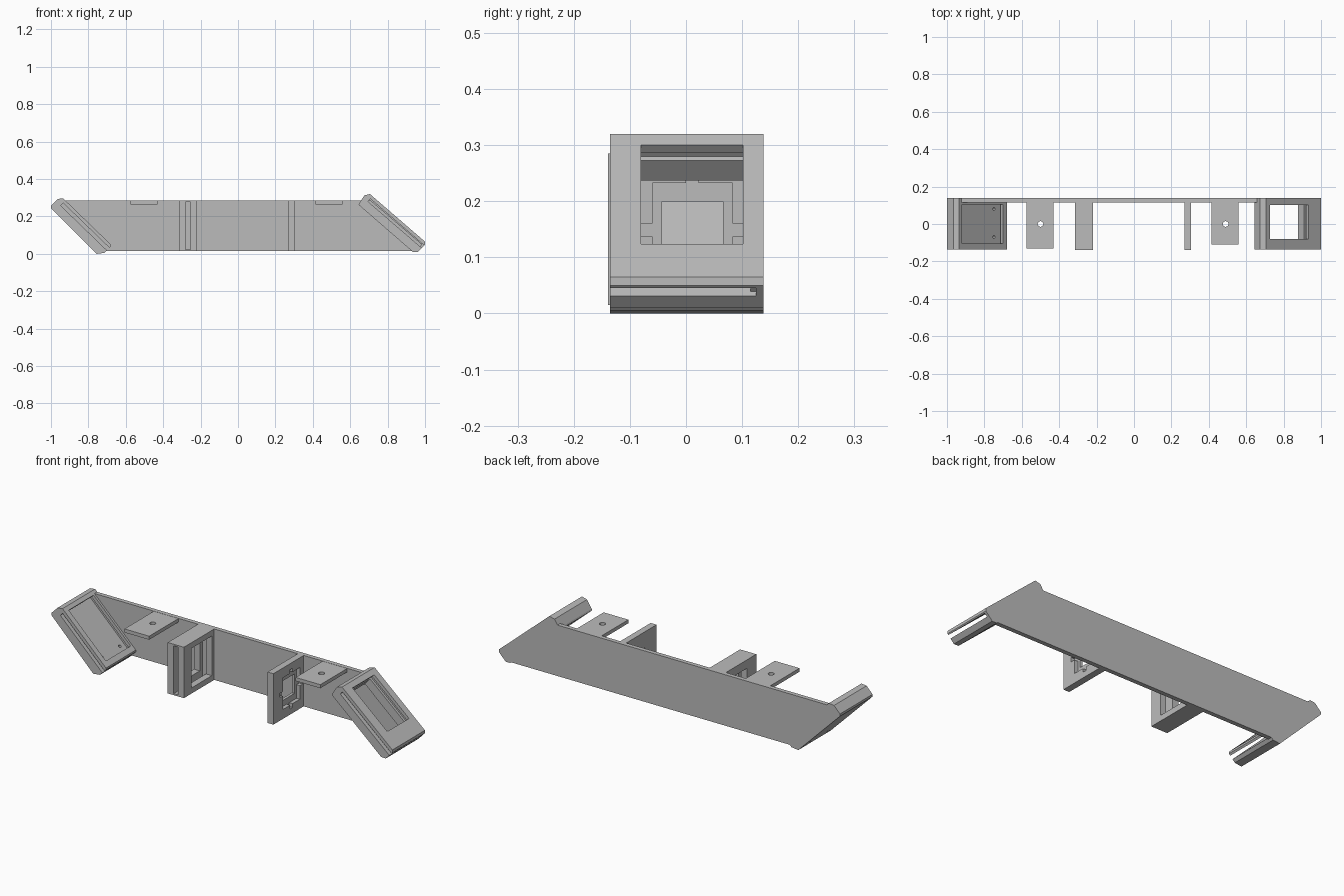
import bpy, bmesh
from mathutils import Vector

if "Cube" in bpy.data.objects:
    bpy.data.objects.remove(bpy.data.objects["Cube"], do_unlink=True)

grey = bpy.data.materials.new("plain grey")
grey.use_nodes = True
grey.diffuse_color = (0.5, 0.5, 0.5, 1)
grey.node_tree.nodes["Principled BSDF"].inputs["Base Color"].default_value = (0.5, 0.5, 0.5, 1)

FRONT, BACK, INNER = -0.135, 0.138, 0.115


def finish(name, bm):
    bmesh.ops.recalc_face_normals(bm, faces=bm.faces)
    mesh = bpy.data.meshes.new(name)
    bm.to_mesh(mesh)
    bm.free()
    mesh.materials.append(grey)
    ob = bpy.data.objects.new(name, mesh)
    bpy.context.collection.objects.link(ob)
    return ob


def prism(name, profile, y0, y1):
    """Extrude an xz profile along y."""
    bm = bmesh.new()
    face = bm.faces.new([bm.verts.new((x, y0, z)) for x, z in profile])
    ext = bmesh.ops.extrude_face_region(bm, geom=[face])
    verts = [v for v in ext["geom"] if isinstance(v, bmesh.types.BMVert)]
    bmesh.ops.translate(bm, verts=verts, vec=(0, y1 - y0, 0))
    return finish(name, bm)


def box(name, x0, x1, y0, y1, z0, z1):
    return prism(name, [(x0, z0), (x1, z0), (x1, z1), (x0, z1)], y0, y1)


def rod(centre, axis, radius, length):
    bm = bmesh.new()
    bmesh.ops.create_cone(bm, cap_ends=True, segments=24, radius1=radius,
                          radius2=radius, depth=length)
    turn = Vector((0, 0, 1)).rotation_difference(axis).to_matrix()
    bmesh.ops.rotate(bm, verts=bm.verts, cent=(0, 0, 0), matrix=turn)
    bmesh.ops.translate(bm, verts=bm.verts, vec=centre)
    return finish("cutter", bm)


def cut(ob, *cutters):
    """Subtract the cutters, keep the result and drop the helpers."""
    for c in cutters:
        c.hide_render = True
        mod = ob.modifiers.new("cut", 'BOOLEAN')
        mod.operation, mod.solver, mod.object = 'DIFFERENCE', 'EXACT', c
    bpy.context.view_layer.update()
    graph = bpy.context.evaluated_depsgraph_get()
    mesh = bpy.data.meshes.new_from_object(ob.evaluated_get(graph))
    ob.modifiers.clear()
    ob.data = mesh
    for c in cutters:
        bpy.data.objects.remove(c, do_unlink=True)


class Slope:
    """Frame on a tilted face: s runs down the face, t into it."""

    def __init__(self, top, bottom):
        self.o = Vector((top[0], 0, top[1]))
        self.d = (Vector((bottom[0], 0, bottom[1])) - self.o).normalized()
        self.n = Vector((self.d.z, 0, -self.d.x))

    def at(self, s, t, y=0):
        return self.o + self.d * s + self.n * t + Vector((0, y, 0))

    def cutter(self, s0, s1, t0, t1, y0, y1):
        pts = [self.at(s, t) for s, t in ((s0, t0), (s1, t0), (s1, t1), (s0, t1))]
        return prism("cutter", [(p.x, p.z) for p in pts], y0, y1)


# Back panel
prism("back_panel", [(-0.955, 0.285), (-0.985, 0.24), (-0.74, 0.015),
                     (0.95, 0.015), (0.985, 0.05), (0.71, 0.285)], INNER, BACK)

# Tilted holder on the right: recess with a closed floor
left_profile = [(-0.935, 0.297), (-0.68, 0.05), (-0.68, 0.04), (-0.715, 0.005),
                (-0.755, 0), (-1, 0.245), (-1, 0.257), (-0.965, 0.293)]
holder = prism("right_holder", left_profile, FRONT, BACK)
slope = Slope(left_profile[0], left_profile[1])
cut(holder,
    slope.cutter(0.018, 0.5, 0.018, 0.037, -0.2, 0.125),
    slope.cutter(0.022, 0.325, -0.02, 0.03, -0.105, 0.103),
    *[rod(slope.at(0.295, 0.06, y), slope.n, 0.008, 0.1) for y in (-0.07, 0.08)])

# Tilted holder on the left: open window
right_profile = [(0.705, 0.32), (1, 0.065), (1, 0.05), (0.962, 0.01),
                 (0.935, 0.01), (0.645, 0.262), (0.648, 0.27), (0.675, 0.312)]
holder = prism("left_holder", right_profile, FRONT, BACK)
slope = Slope(right_profile[0], right_profile[1])
cut(holder,
    slope.cutter(0.018, 0.5, 0.018, 0.037, -0.2, 0.125),
    slope.cutter(0.03, 0.3, -0.05, 0.15, -0.08, 0.102))

# Thick upright bracket with a card slot and stepped window
thick = box("thick_bracket", -0.315, -0.22, -0.139, INNER + 0.005, 0.015, 0.285)
cut(thick,
    box("cutter", -0.28, -0.255, -0.2, 0.103, 0.023, 0.277),
    box("cutter", -0.265, -0.2, -0.075, 0.095, 0.045, 0.255),
    box("cutter", -0.4, -0.27, -0.06, 0.08, 0.06, 0.24))

# Thin upright bracket with a notched recess around a square opening
thin = box("thin_bracket", 0.27, 0.305, -0.139, INNER + 0.005, 0.015, 0.285)
cut(thin,
    box("cutter", 0.285, 0.4, -0.06, 0.083, 0.065, 0.233),
    box("cutter", 0.285, 0.4, 0, 0.022, 0.045, 0.253),
    box("cutter", 0.285, 0.4, -0.083, 0.106, 0.137, 0.16),
    box("cutter", 0.2, 0.4, -0.043, 0.066, 0.097, 0.2))

# Mounting tabs with screw holes
for name, x0, x1, front, hole in (("right_tab", -0.575, -0.43, -0.13, -0.5),
                                  ("left_tab", 0.415, 0.56, -0.11, 0.49)):
    tab = box(name, x0, x1, front, INNER + 0.005, 0.265, 0.284)
    cut(tab, rod((hole, 0, 0.275), Vector((0, 0, 1)), 0.015, 0.1))
